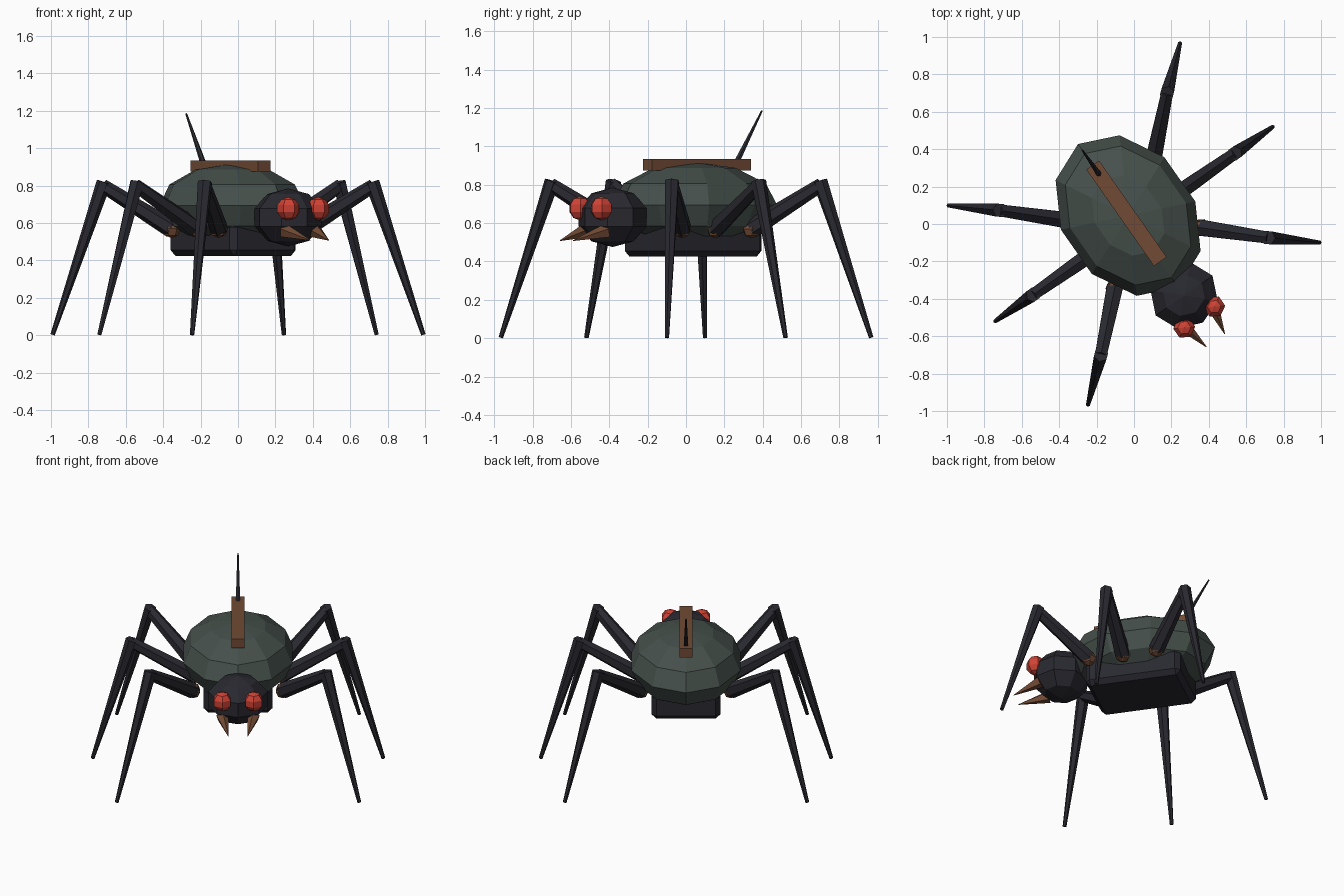
import bpy
import bmesh
from math import radians
from mathutils import Matrix, Vector

if "Cube" in bpy.data.objects:
    bpy.data.objects.remove(bpy.data.objects["Cube"])

# The creature is built facing -y, then turned about z
TURN = Matrix.Rotation(radians(35), 4, 'Z')


def material(name, rgb):
    m = bpy.data.materials.new(name)
    m.use_nodes = True
    m.diffuse_color = (*rgb, 1)
    m.node_tree.nodes["Principled BSDF"].inputs["Base Color"].default_value = (*rgb, 1)
    return m


SHELL = material("grey green shell", (0.060, 0.080, 0.070))
DARK = material("dark blue grey", (0.022, 0.022, 0.030))
RUST = material("rust brown", (0.165, 0.068, 0.034))
RED = material("eye red", (0.62, 0.055, 0.035))


def finish(name, bm, mat):
    bm.transform(TURN)
    bmesh.ops.recalc_face_normals(bm, faces=bm.faces)
    me = bpy.data.meshes.new(name)
    bm.to_mesh(me)
    bm.free()
    me.materials.append(mat)
    ob = bpy.data.objects.new(name, me)
    bpy.context.collection.objects.link(ob)
    return ob


def ball(name, center, radii, segments, rings, mat):
    bm = bmesh.new()
    m = Matrix.Translation(center) @ Matrix.Diagonal((*radii, 1))
    bmesh.ops.create_uvsphere(bm, u_segments=segments, v_segments=rings, radius=1, matrix=m)
    return finish(name, bm, mat)


def box(name, center, size, bevel, mat):
    bm = bmesh.new()
    m = Matrix.Translation(center) @ Matrix.Diagonal((*size, 1))
    bmesh.ops.create_cube(bm, size=1, matrix=m)
    if bevel:
        bmesh.ops.bevel(bm, geom=bm.edges[:], offset=bevel, segments=1, affect='EDGES')
    return finish(name, bm, mat)


def rod(name, start, end, r_start, r_end, sides, mat):
    a, b = Vector(start), Vector(end)
    aim = (b - a).to_track_quat('Z', 'Y').to_matrix().to_4x4()
    bm = bmesh.new()
    bmesh.ops.create_cone(bm, cap_ends=True, segments=sides, radius1=r_start, radius2=r_end,
                          depth=(b - a).length, matrix=Matrix.Translation((a + b) / 2) @ aim)
    return finish(name, bm, mat)


# Body, head and undercarriage
ball("abdomen_shell", (0, 0.055, 0.695), (0.355, 0.467, 0.222), 10, 6, SHELL)
box("underbody", (0, 0.045, 0.515), (0.43, 0.61, 0.18), 0.03, DARK)
ball("head", (0, -0.467, 0.63), (0.195, 0.185, 0.155), 8, 5, DARK)

# Back plate and antenna
box("back_plate", (0, 0.07, 0.905), (0.083, 0.63, 0.06), 0, RUST)
rod("antenna", (0, 0.30, 0.88), (0, 0.483, 1.185), 0.018, 0.005, 6, DARK)

# Eyes, fangs and legs on both sides
LEGS = {
    "front": ((0.28, -0.22), (0.55, -0.475), (0.755, -0.65)),
    "middle": ((0.27, 0), (0.665, 0), (0.905, 0)),
    "rear": ((0.28, 0.22), (0.55, 0.475), (0.755, 0.65)),
}
for side, s in (("left", 1), ("right", -1)):
    ball(f"{side}_eye", (s * 0.098, -0.608, 0.677), (0.062,) * 3, 6, 5, RED)
    rod(f"{side}_fang", (s * 0.098, -0.575, 0.558), (s * 0.06, -0.76, 0.508), 0.04, 0.002, 5, RUST)
    for place, (hip, knee, foot) in LEGS.items():
        hip = Vector((s * hip[0], hip[1], 0.57))
        knee = Vector((s * knee[0], knee[1], 0.80))
        foot = Vector((s * foot[0], foot[1], 0.003))
        name = f"{place}_{side}"
        ball(name + "_hip_joint", hip, (0.05,) * 3, 6, 4, RUST)
        rod(name + "_upper_leg", hip, knee, 0.05, 0.036, 6, DARK)
        # The shin starts a little above the knee so the joint closes
        rod(name + "_lower_leg", knee + (knee - foot).normalized() * 0.02, foot, 0.04, 0.012, 6, DARK)
